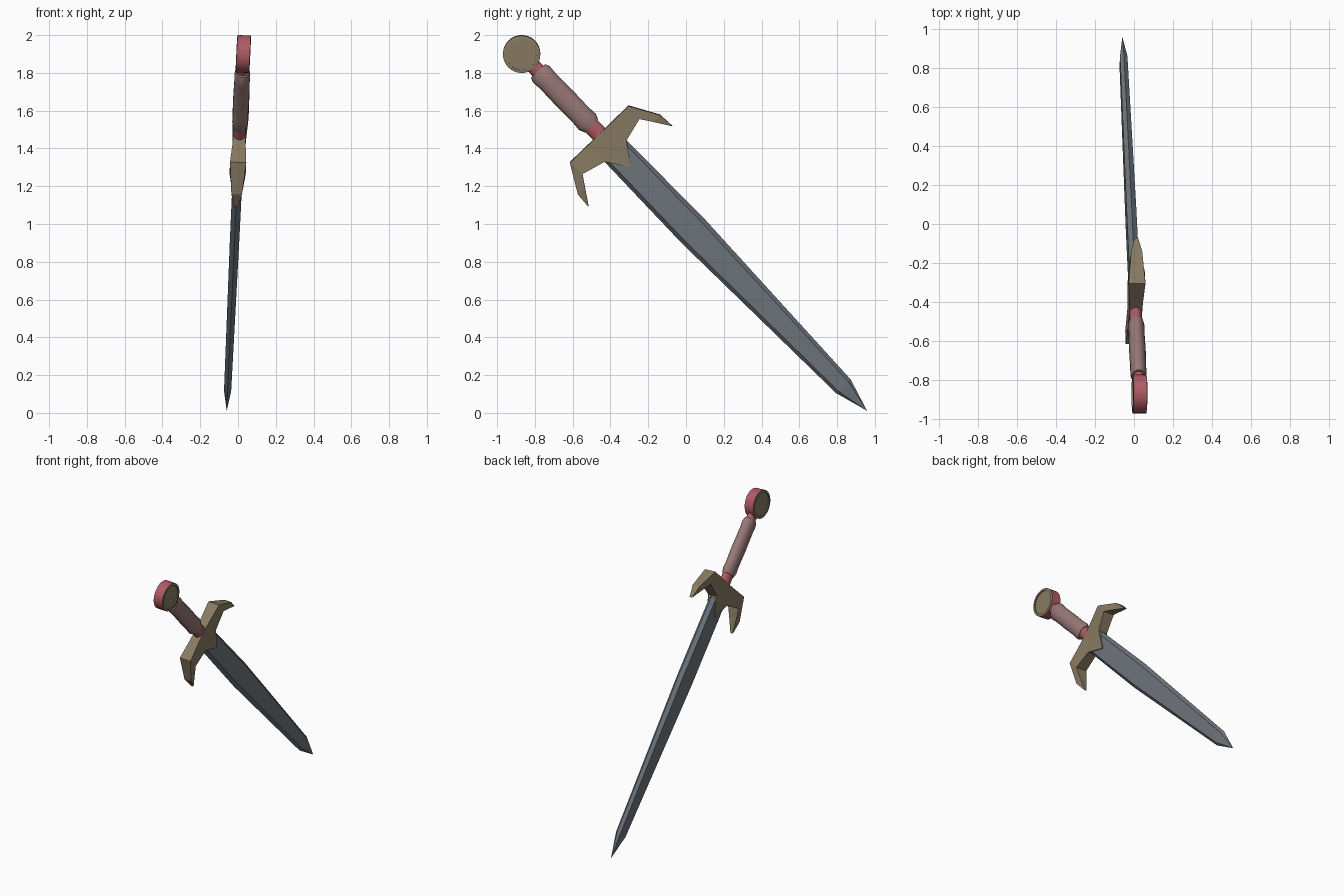
import bpy, bmesh, math
from mathutils import Vector

if "Cube" in bpy.data.objects:
    bpy.data.objects.remove(bpy.data.objects["Cube"])

# Sword frame: U runs pommel -> tip, V across the blade, W through its thickness
ORIGIN = Vector((0.028, -0.87, 1.90))
U = Vector((-0.088, 1.83, -1.89)).normalized()
V = Vector((0.035, 0.718, 0.696))
V = (V - U * V.dot(U)).normalized()
W = U.cross(V)


def material(name, rgb):
    m = bpy.data.materials.new(name)
    m.diffuse_color = (*rgb, 1)
    m.use_nodes = True
    m.node_tree.nodes["Principled BSDF"].inputs["Base Color"].default_value = m.diffuse_color
    return m


STEEL = material("blue grey steel", (0.155, 0.18, 0.205))
BRONZE = material("dull bronze", (0.25, 0.20, 0.125))
RED = material("red enamel", (0.43, 0.105, 0.125))
LEATHER = material("dusty pink leather", (0.31, 0.19, 0.185))


def loft(name, rings, mats, smooth=False, rule=None):
    """Skin closed rings of (a, b, c) sword coordinates and cap both ends."""
    bm = bmesh.new()
    loops = [[bm.verts.new(ORIGIN + U * a + V * b + W * c) for a, b, c in r] for r in rings]
    n = len(loops[0])
    for k, (p, q) in enumerate(zip(loops, loops[1:])):
        for i in range(n):
            j = (i + 1) % n
            f = bm.faces.new((p[i], p[j], q[j], q[i]))
            f.material_index = rule(k) if rule else 0
    for end in (loops[0], loops[-1]):
        bm.faces.new(end)
    bmesh.ops.remove_doubles(bm, verts=bm.verts, dist=0.0005)
    bmesh.ops.recalc_face_normals(bm, faces=bm.faces)
    me = bpy.data.meshes.new(name)
    bm.to_mesh(me)
    bm.free()
    for m in mats:
        me.materials.append(m)
    ob = bpy.data.objects.new(name, me)
    bpy.context.collection.objects.link(ob)
    if smooth:
        bpy.ops.object.select_all(action='DESELECT')
        ob.select_set(True)
        bpy.context.view_layer.objects.active = ob
        bpy.ops.object.shade_smooth_by_angle(angle=math.radians(35))
    return ob


def circle(n):
    return [(math.cos(2 * math.pi * i / n), math.sin(2 * math.pi * i / n)) for i in range(n)]


def oval_rod(name, profile, mat, n=20):
    """Rod along the sword: profile of (a, half width, half thickness)."""
    return loft(name, [[(a, b * s, c * t) for s, t in circle(n)] for a, b, c in profile],
                [mat], smooth=True)


# Blade: bevelled cross-section tapering to a point
def blade_ring(a, edge, flat, thick):
    return [(a, edge, 0), (a, flat, thick), (a, -flat, thick),
            (a, -edge, 0), (a, -flat, -thick), (a, flat, -thick)]


loft("blade", [blade_ring(0.62, 0.081, 0.062, 0.026), blade_ring(1.31, 0.088, 0.066, 0.025),
               blade_ring(2.45, 0.053, 0.036, 0.019), blade_ring(2.63, 0.0002, 0.0001, 0.0001)],
     [STEEL])

# Crossguard: sections of (outer point, inner point, half thickness), mirrored
half = [((0.59, 0.0), (0.835, 0.0), 0.033),
        ((0.59, 0.08), (0.715, 0.08), 0.035),
        ((0.59, 0.216), (0.68, 0.21), 0.043),
        ((0.741, 0.303), (0.745, 0.253), 0.028),
        ((0.829, 0.309), (0.827, 0.306), 0.010)]
sections = [(s, -1) for s in reversed(half[1:])] + [(s, 1) for s in half]
loft("crossguard", [[(o[0], o[1] * d, t), (i[0], i[1] * d, t),
                     (i[0], i[1] * d, -t), (o[0], o[1] * d, -t)]
                    for (o, i, t), d in sections], [BRONZE])

# Grip with rounded ends, and a red core showing as collars
oval_rod("grip", [(0.125, 0.052, 0.036), (0.15, 0.062, 0.042), (0.20, 0.058, 0.041),
                  (0.33, 0.060, 0.043), (0.45, 0.058, 0.041), (0.50, 0.062, 0.042),
                  (0.53, 0.050, 0.036)], LEATHER)
oval_rod("grip_core", [(0.08, 0.040, 0.030), (0.15, 0.040, 0.030),
                       (0.50, 0.045, 0.033), (0.60, 0.045, 0.033)], RED)

# Pommel: red rim disc with bronze ring and recessed bronze faces
disc = [(0.083, -0.030), (0.083, -0.037), (0.099, -0.035),
        (0.099, 0.035), (0.083, 0.037), (0.083, 0.030)]
pommel = loft("pommel", [[(r * s, r * t, c) for s, t in circle(32)] for r, c in disc],
              [BRONZE, RED], smooth=True, rule=lambda k: 1 if k == 2 else 0)
